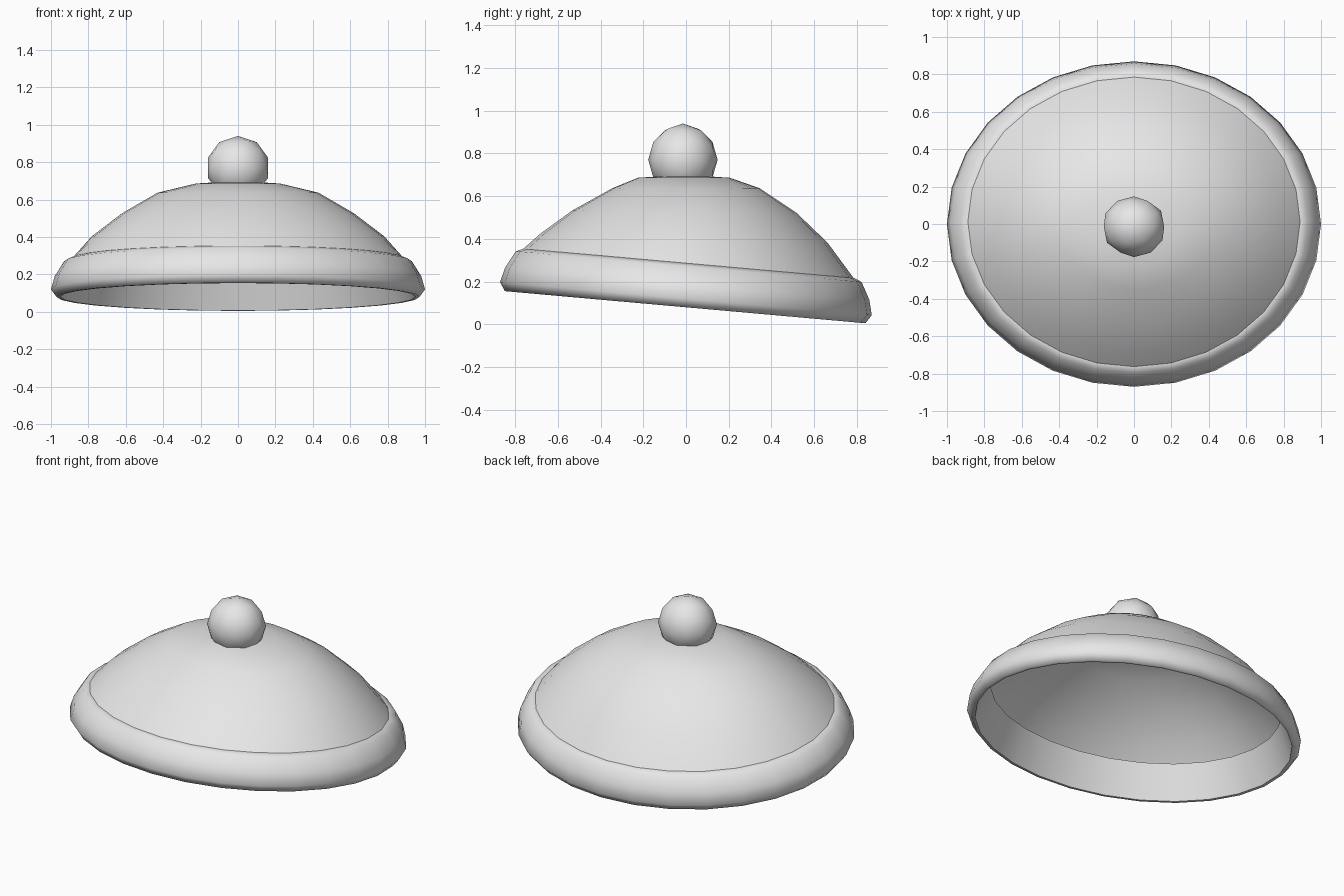
import bpy, bmesh, math

if "Cube" in bpy.data.objects:
    bpy.data.objects.remove(bpy.data.objects["Cube"])

SIDES = 28

grey = bpy.data.materials.new("light_grey")
grey.diffuse_color = (0.8, 0.8, 0.8, 1)
grey.use_nodes = True
grey.node_tree.nodes["Principled BSDF"].inputs["Base Color"].default_value = grey.diffuse_color


def finish(obj, angle):
    obj.data.materials.clear()
    obj.data.materials.append(grey)
    bpy.ops.object.select_all(action='DESELECT')
    obj.select_set(True)
    bpy.context.view_layer.objects.active = obj
    bpy.ops.object.shade_smooth_by_angle(angle=math.radians(angle))


def loft(name, rings, tip=None, closed=False, angle=60):
    """Skin tilted elliptical rings: (x radius, y radius, y centre, z, tilt slope)."""
    bm = bmesh.new()
    loops = []
    for rx, ry, cy, z, slope in rings:
        loop = []
        for i in range(SIDES):
            a = math.tau * i / SIDES
            dy = ry * math.sin(a)
            loop.append(bm.verts.new((rx * math.cos(a), cy + dy, z - slope * dy)))
        loops.append(loop)
    pairs = list(zip(loops, loops[1:]))
    if closed:
        pairs.append((loops[-1], loops[0]))
    for a, b in pairs:
        for i in range(SIDES):
            j = (i + 1) % SIDES
            bm.faces.new((a[i], b[i], b[j], a[j]))
    if tip:
        t = bm.verts.new(tip)
        for i in range(SIDES):
            bm.faces.new((t, loops[0][i], loops[0][(i + 1) % SIDES]))
    mesh = bpy.data.meshes.new(name)
    bm.to_mesh(mesh)
    bm.free()
    obj = bpy.data.objects.new(name, mesh)
    bpy.context.collection.objects.link(obj)
    finish(obj, angle)
    return obj


# Crown: level at the top, blending into the tilt of the brim
loft("crown", [
    (0.225, 0.215, -0.010, 0.686, 0.0),
    (0.43, 0.345, 0.0, 0.637, 0.0),
    (0.62, 0.525, -0.008, 0.527, 0.01),
    (0.78, 0.67, -0.008, 0.405, 0.033),
    (0.89, 0.775, 0.012, 0.283, 0.09),
], tip=(0, -0.01, 0.70))

# Brim: hollow tilted band with a rounded outside, (radius, height) profile
TILT = 0.089
profile = [(0.89, 0.205), (0.93, 0.19), (0.98, 0.11), (1.0, 0.04),
           (0.97, 0.0), (0.95, 0.0), (0.87, 0.20)]
loft("brim", [(r, 0.87 * r, -0.004 + TILT * h, 0.08 + h, TILT) for r, h in profile],
     closed=True)

# Bobble on top
bpy.ops.mesh.primitive_ico_sphere_add(subdivisions=2, radius=0.17,
                                      location=(0, -0.0145, 0.77),
                                      rotation=(math.pi / 2, 0, 0))
bobble = bpy.context.object
bobble.name = "bobble"
bobble.scale = (1, 1, 0.955)
finish(bobble, 60)
